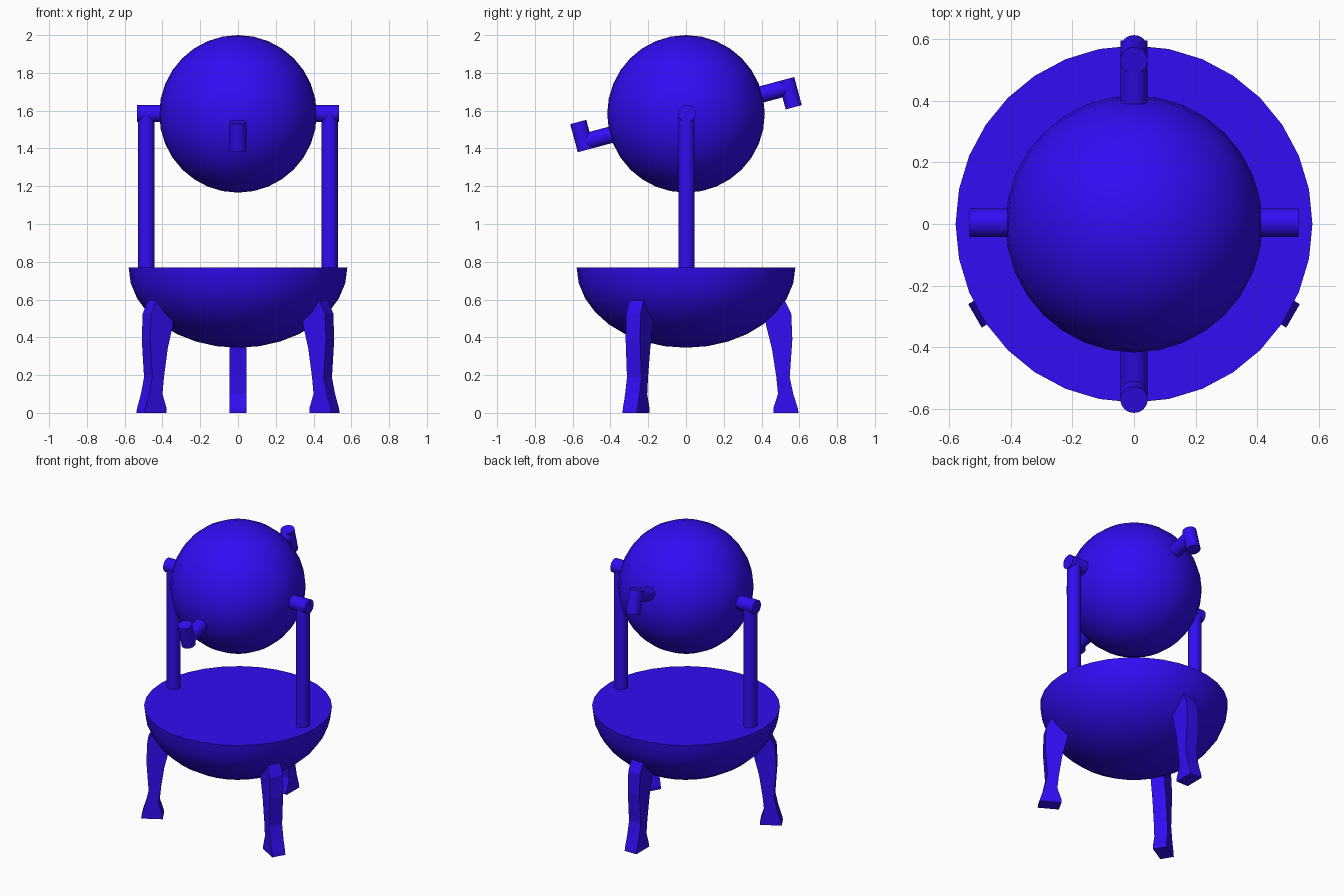
import bpy, bmesh, math
from mathutils import Vector, Matrix

if "Cube" in bpy.data.objects:
    bpy.data.objects.remove(bpy.data.objects["Cube"])

blue = bpy.data.materials.new("blue")
blue.diffuse_color = (0.03, 0.004, 0.9, 1)
blue.use_nodes = True
blue.node_tree.nodes["Principled BSDF"].inputs["Base Color"].default_value = blue.diffuse_color


def finish(name, bm, smooth=True):
    bmesh.ops.recalc_face_normals(bm, faces=bm.faces)
    mesh = bpy.data.meshes.new(name)
    bm.to_mesh(mesh)
    bm.free()
    mesh.materials.append(blue)
    ob = bpy.data.objects.new(name, mesh)
    bpy.context.collection.objects.link(ob)
    if smooth:
        bpy.ops.object.select_all(action='DESELECT')
        ob.select_set(True)
        bpy.context.view_layer.objects.active = ob
        bpy.ops.object.shade_smooth_by_angle(angle=math.radians(35))
    return ob


def rod(name, a, b, r=0.044):
    a, b = Vector(a), Vector(b)
    d = b - a
    m = Matrix.Translation((a + b) / 2) @ d.to_track_quat('Z', 'Y').to_matrix().to_4x4()
    bm = bmesh.new()
    bmesh.ops.create_cone(bm, cap_ends=True, segments=32, radius1=r, radius2=r,
                          depth=d.length, matrix=m)
    return finish(name, bm)


# Spherical vessel
C = Vector((0, 0, 1.583))
bm = bmesh.new()
bmesh.ops.create_uvsphere(bm, u_segments=32, v_segments=16, radius=0.417,
                          matrix=Matrix.Translation(C))
finish("sphere", bm)

# Bowl: lower half of a flattened sphere with a flat lid
bm = bmesh.new()
bmesh.ops.create_uvsphere(bm, u_segments=32, v_segments=16, radius=1)
bmesh.ops.delete(bm, geom=[v for v in bm.verts if v.co.z > 0.01], context='VERTS')
rim = [e for e in bm.edges if e.is_boundary]
bmesh.ops.contextual_create(bm, geom=rim)
bmesh.ops.transform(bm, verts=bm.verts, matrix=Matrix.Translation((0, 0, 0.77))
                    @ Matrix.Diagonal((0.579, 0.579, 0.425, 1)))
finish("bowl", bm)

# Posts and pivots
for side, s in (("left", -1), ("right", 1)):
    rod(side + "_post", (s * 0.486, 0.003, 0.75), (s * 0.486, 0.003, 1.585), 0.043)
    rod(side + "_pivot", (s * 0.39, 0.004, 1.585), (s * 0.534, 0.004, 1.585), 0.046)

# Bent nozzles, point-symmetric about the sphere, tilted 15 degrees
t = math.radians(15)
out = Vector((0, math.cos(t), math.sin(t)))
up = Vector((0, -math.sin(t), math.cos(t)))
mid = Vector((0, 0, 1.579))
for side, s in (("front", -1), ("back", 1)):
    rod(side + "_nozzle_arm", mid + out * s * 0.38, mid + out * s * 0.565)
    rod(side + "_nozzle_tip", mid + s * (out * 0.561 + up * 0.044),
        mid + s * (out * 0.561 - up * 0.110))

# Three curved legs: (radial, height) profile given thickness
profile = [(0.462, 0), (0.596, 0), (0.592, 0.024), (0.568, 0.10), (0.549, 0.188),
           (0.563, 0.39), (0.557, 0.526), (0.522, 0.598), (0.40, 0.598),
           (0.425, 0.46), (0.455, 0.34), (0.478, 0.19), (0.487, 0.10), (0.462, 0.024)]
for name, deg in (("back_leg", 90), ("front_left_leg", 210), ("front_right_leg", 330)):
    bm = bmesh.new()
    face = bm.faces.new([bm.verts.new((r, -0.044, z)) for r, z in profile])
    ext = bmesh.ops.extrude_face_region(bm, geom=[face], use_keep_orig=True)
    moved = [g for g in ext["geom"] if isinstance(g, bmesh.types.BMVert)]
    bmesh.ops.translate(bm, verts=moved, vec=(0, 0.088, 0))
    bmesh.ops.rotate(bm, verts=bm.verts, matrix=Matrix.Rotation(math.radians(deg), 3, 'Z'))
    finish(name, bm, smooth=False)
